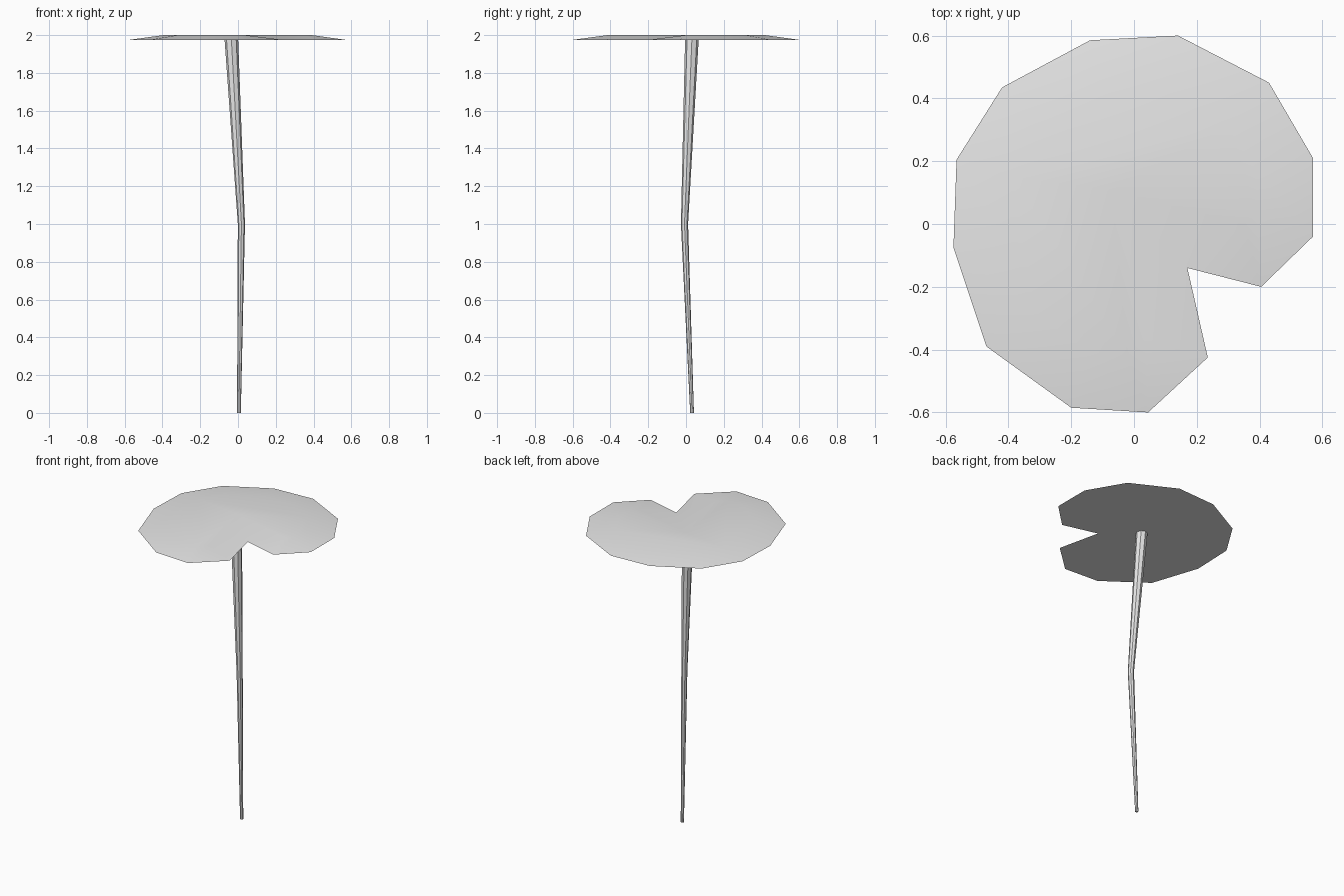
import bpy
import bmesh
from math import cos, sin, tau, radians

cube = bpy.data.objects.get("Cube")
if cube:
    bpy.data.objects.remove(cube, do_unlink=True)

grey = bpy.data.materials.new("plain_grey")
grey.use_nodes = True
grey.diffuse_color = (0.8, 0.8, 0.8, 1)
grey.node_tree.nodes["Principled BSDF"].inputs["Base Color"].default_value = (0.8, 0.8, 0.8, 1)


def finish(name, bm):
    """Turn a bmesh into a smooth-shaded object with sharp rims."""
    bmesh.ops.recalc_face_normals(bm, faces=bm.faces)
    mesh = bpy.data.meshes.new(name)
    bm.to_mesh(mesh)
    bm.free()
    mesh.materials.append(grey)
    obj = bpy.data.objects.new(name, mesh)
    bpy.context.collection.objects.link(obj)
    bpy.ops.object.select_all(action="DESELECT")
    obj.select_set(True)
    bpy.context.view_layer.objects.active = obj
    bpy.ops.object.shade_smooth_by_angle(angle=radians(40))
    return obj


# Notched leaf pad: flat underside, gently raised top
RIM_Z, TOP_Z, SLOPE = 1.975, 2.0, 0.18
outline = [(0.14, 0.60), (-0.14, 0.585), (-0.42, 0.435), (-0.565, 0.205),
           (-0.575, -0.075), (-0.47, -0.39), (-0.20, -0.585), (0.045, -0.60),
           (0.235, -0.425), (0.17, -0.14), (0.405, -0.20), (0.57, -0.04),
           (0.57, 0.21), (0.43, 0.45)]
bm = bmesh.new()
rim = [bm.verts.new((x, y, RIM_Z)) for x, y in outline]
top = bm.faces.new(rim)
bm.normal_update()
bmesh.ops.inset_region(bm, faces=[top], thickness=SLOPE,
                       use_boundary=True, use_even_offset=True)
for v in top.verts:
    v.co.z = TOP_Z
rim = [v for v in bm.verts if v not in set(top.verts)]
bmesh.ops.contextual_create(bm, geom=[e for e in bm.edges if e.is_boundary])
finish("leaf_pad", bm)

# Bent stem, widening upward: centre x, y, z and radius of each ring
SIDES = 8
rings = [(0.005, 0.032, 0.0, 0.01), (0.018, -0.008, 1.0, 0.019),
         (-0.035, 0.031, RIM_Z, 0.036)]
bm = bmesh.new()
loops = [[bm.verts.new((x + r * cos(tau * i / SIDES), y + r * sin(tau * i / SIDES), z))
          for i in range(SIDES)] for x, y, z, r in rings]
for low, high in zip(loops, loops[1:]):
    for i in range(SIDES):
        j = (i + 1) % SIDES
        bm.faces.new((low[i], low[j], high[j], high[i]))
bm.faces.new(loops[0])
bm.faces.new(loops[-1])
finish("stem", bm)
